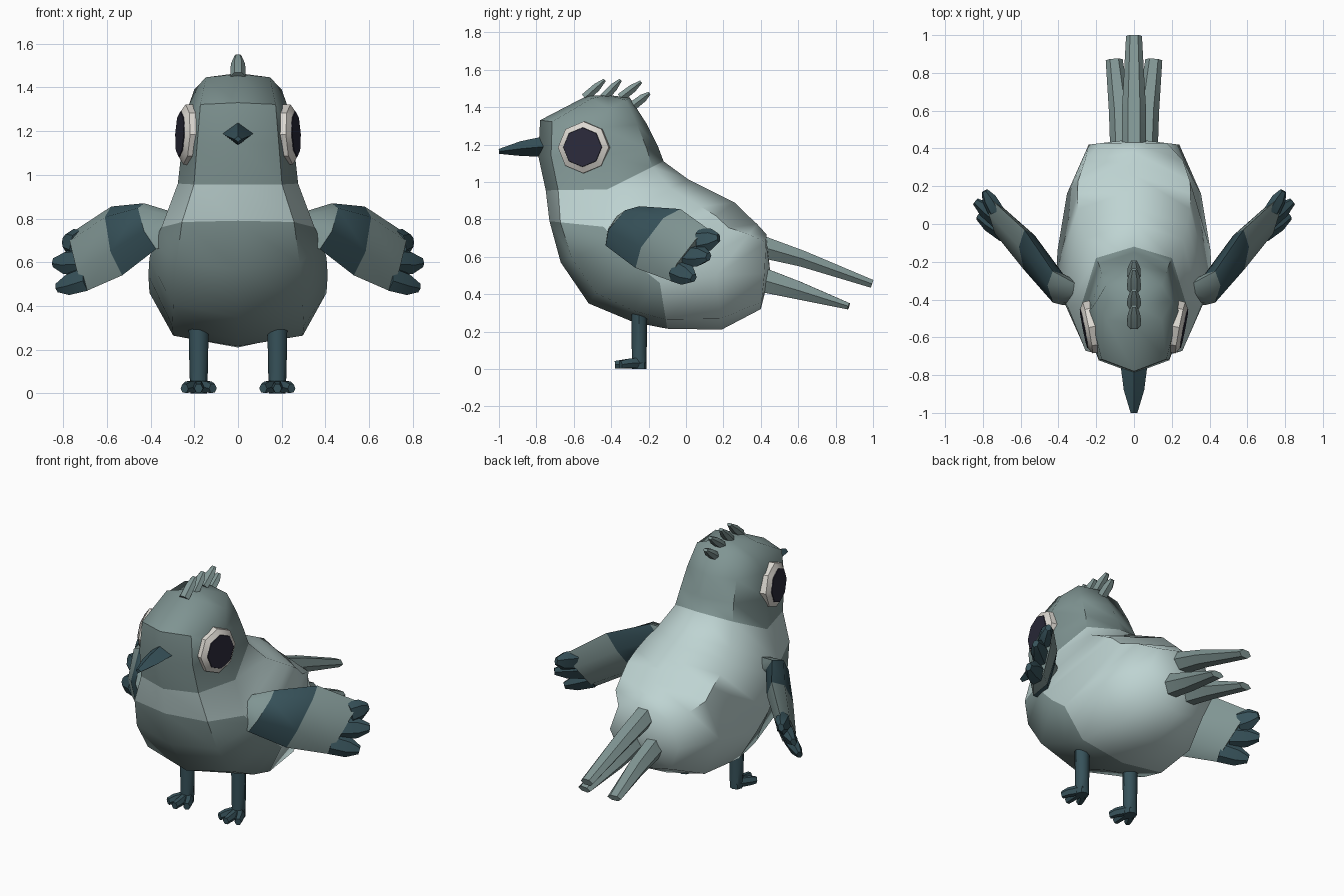
import bpy, bmesh, math
from mathutils import Vector as V

if "Cube" in bpy.data.objects:
    bpy.data.objects.remove(bpy.data.objects["Cube"])


def material(name, rgb):
    m = bpy.data.materials.new(name)
    m.diffuse_color = (*rgb, 1)
    m.use_nodes = True
    m.node_tree.nodes["Principled BSDF"].inputs["Base Color"].default_value = m.diffuse_color
    return m


LIGHT = material("pale_grey", (.515, .655, .644))
GREY = material("mid_grey", (.216, .300, .292))
TEAL = material("dark_teal", (.038, .084, .102))
WHITE = material("eye_white", (.72, .69, .64))
DARK = material("pupil_dark", (.024, .023, .042))


def loft(name, rings, mats, rule=lambda i, j: 0, caps=(None, None), angle=45):
    """Skin a list of rings; rule(segment, column) picks the colour slot."""
    bm = bmesh.new()
    vs = [[bm.verts.new(p) for p in r] for r in rings]
    n, last = len(rings[0]), len(rings) - 2
    for i in range(len(rings) - 1):
        for j in range(n):
            k = (j + 1) % n
            f = bm.faces.new((vs[i][j], vs[i][k], vs[i + 1][k], vs[i + 1][j]))
            f.material_index = rule(i, j)
    for ring, tip, i in ((vs[0], caps[0], 0), (vs[-1], caps[1], last)):
        if tip is None:
            bm.faces.new(ring).material_index = rule(i, 0)
        else:
            c = bm.verts.new(tip)
            for j in range(n):
                f = bm.faces.new((ring[j], ring[(j + 1) % n], c))
                f.material_index = rule(i, n // 2)
    bmesh.ops.recalc_face_normals(bm, faces=bm.faces)
    me = bpy.data.meshes.new(name)
    bm.to_mesh(me)
    bm.free()
    ob = bpy.data.objects.new(name, me)
    bpy.context.collection.objects.link(ob)
    for m in mats:
        me.materials.append(m)
    bpy.ops.object.select_all(action='DESELECT')
    ob.select_set(True)
    bpy.context.view_layer.objects.active = ob
    bpy.ops.object.shade_smooth_by_angle(angle=math.radians(angle))
    return ob


def tube(name, pts, sizes, mat, side=(1, 0, 0), n=6, turn=0, angle=45):
    """Tapered tube; sizes are (half width along side, half height)."""
    pts = [V(p) for p in pts]
    t = (pts[-1] - pts[0]).normalized()
    s = V(side)
    s = (s - t * s.dot(t)).normalized()
    u = t.cross(s)
    rings = []
    for p, (a, b) in zip(pts, sizes):
        rings.append([p + s * a * math.cos(turn + math.tau * j / n)
                      + u * b * math.sin(turn + math.tau * j / n) for j in range(n)])
    return loft(name, rings, [mat], angle=angle)


def power(v, e):
    return math.copysign(abs(v) ** e, v) if abs(v) > 1e-6 else 0


# Body: each ring has a front, side and back point (y, z) and a half width
BODY = [
    ((-.53, 1.46), (-.41, 1.39), (-.30, 1.45), .20),
    ((-.78, 1.33), (-.46, 1.29), (-.21, 1.31), .235),
    ((-.79, 1.14), (-.45, 1.14), (-.15, 1.19), .255),
    ((-.75, .955), (-.42, .96), (-.12, 1.11), .275),
    ((-.73, .79), (-.44, .76), (.01, 1.015), .35),
    ((-.67, .57), (-.38, .69), (.09, .975), .385),
    ((-.52, .35), (-.32, .62), (.18, .93), .405),
    ((-.28, .25), (-.24, .54), (.26, .89), .41),
    ((-.10, .215), (-.14, .46), (.32, .83), .405),
    ((.19, .21), (.16, .50), (.38, .775), .355),
    ((.40, .32), (.42, .51), (.43, .72), .24),
]


def body_ring(front, mid, back, w):
    ring = []
    for j in range(8):
        a = math.tau * j / 8
        c = power(math.cos(a), .65)
        end = V(front) if c > 0 else V(back)
        p = V(mid).lerp(end, abs(c))
        ring.append(V((w * power(math.sin(a), .9), p.x, p.y)))
    return ring


def body_colour(i, j):
    if i < 3:
        return 1                                   # head
    return 1 if 4 <= i < 8 and j in (0, 1, 6, 7) else 0   # belly patch


loft("body", [body_ring(*r) for r in BODY], [LIGHT, GREY], body_colour,
     ((0, -.42, 1.465), (0, .45, .52)), 55)

# Beak
tube("beak", [(0, -.74, 1.19), (0, -.88, 1.178), (0, -1, 1.163)],
     [(.072, .056), (.054, .04), (.018, .013)], TEAL, n=4, angle=30)

# Crest feathers
for (y0, z0), (y1, z1) in (((-.54, 1.45), (-.435, 1.545)), ((-.44, 1.45), (-.35, 1.545)),
                           ((-.35, 1.45), (-.24, 1.535)), ((-.28, 1.41), (-.195, 1.475))):
    a, b = V((0, y0, z0)), V((0, y1, z1))
    tube("crest_feather", [a, a.lerp(b, .6), b],
         [(.034, .028), (.033, .025), (.016, .01)], GREY)

# Tail feathers
tube("tail_feather_top", [(0, .38, .66), (0, .62, .59), (0, .995, .455)],
     [(.065, .07), (.063, .05), (.042, .025)], GREY)

for s in (1, -1):
    tube("tail_feather_side", [(s * .065, .36, .49), (s * .075, .6, .42), (s * .105, .87, .335)],
         [(.06, .08), (.058, .055), (.045, .02)], GREY)

    # Eyes: pale rim and thin pupil plate
    out = V((s * .98, -.19, .04)).normalized()
    c = V((s * .25, -.55, 1.185))
    tube("eye_rim", [c - out * .06, c - out * .005, c + out * .014],
         [(.14, .14), (.138, .138), (.108, .108)], WHITE, side=(0, 0, 1), n=8, angle=30)
    tube("pupil", [c + out * .010, c + out * .018],
         [(.108, .108), (.104, .104)], DARK, side=(0, 0, 1), n=8, angle=30)

    # Legs and toes
    tube("leg", [(s * .18, -.25, .32), (s * .18, -.25, .10), (s * .18, -.25, .0)],
         [(.046, .042), (.042, .04), (.038, .04)], TEAL, n=8)
    for dx, y in ((-.065, -.35), (0, -.38), (.065, -.35)):
        x = s * .18
        tube("toe", [(x, -.23, .033), (x + dx * .75, -.31, .029), (x + dx, y, .023)],
             [(.026, .033), (.026, .029), (.02, .023)], TEAL)

    # Wing: stations with upper edge, lower edge and half thickness
    stations = [((.30, -.32, .83), (.28, -.42, .69), .045),
                ((.43, -.25, .87), (.375, -.43, .66), .06),
                ((.58, -.03, .855), (.53, -.27, .54), .06),
                ((.755, .13, .74), (.69, -.08, .47), .045)]
    n = V((.129, -.096, .096)).normalized()

    def flip(p):
        return V((p.x * s, p.y, p.z))

    rings = []
    for up, lo, t in stations:
        up, lo = V(up), V(lo)
        ring = [up, up.lerp(lo, .25) + n * t, up.lerp(lo, .75) + n * t,
                lo, up.lerp(lo, .75) - n * t, up.lerp(lo, .25) - n * t]
        rings.append([flip(p) for p in ring])
    loft("wing", rings, [GREY, TEAL], lambda i, j: i % 2)

    # Wing tip feathers
    up, lo = V(stations[-1][0]), V(stations[-1][1])
    for f, tip in ((.2, (.79, .175, .70)), (.5, (.84, .12, .60)), (.8, (.825, .04, .485))):
        a, b = up.lerp(lo, f), V(tip)
        a = a - (b - a).normalized() * .02
        tube("wing_tip_feather", [flip(a), flip(a.lerp(b, .6)), flip(b)],
             [(.068, .043), (.06, .038), (.025, .018)], TEAL, side=flip(lo - up))
